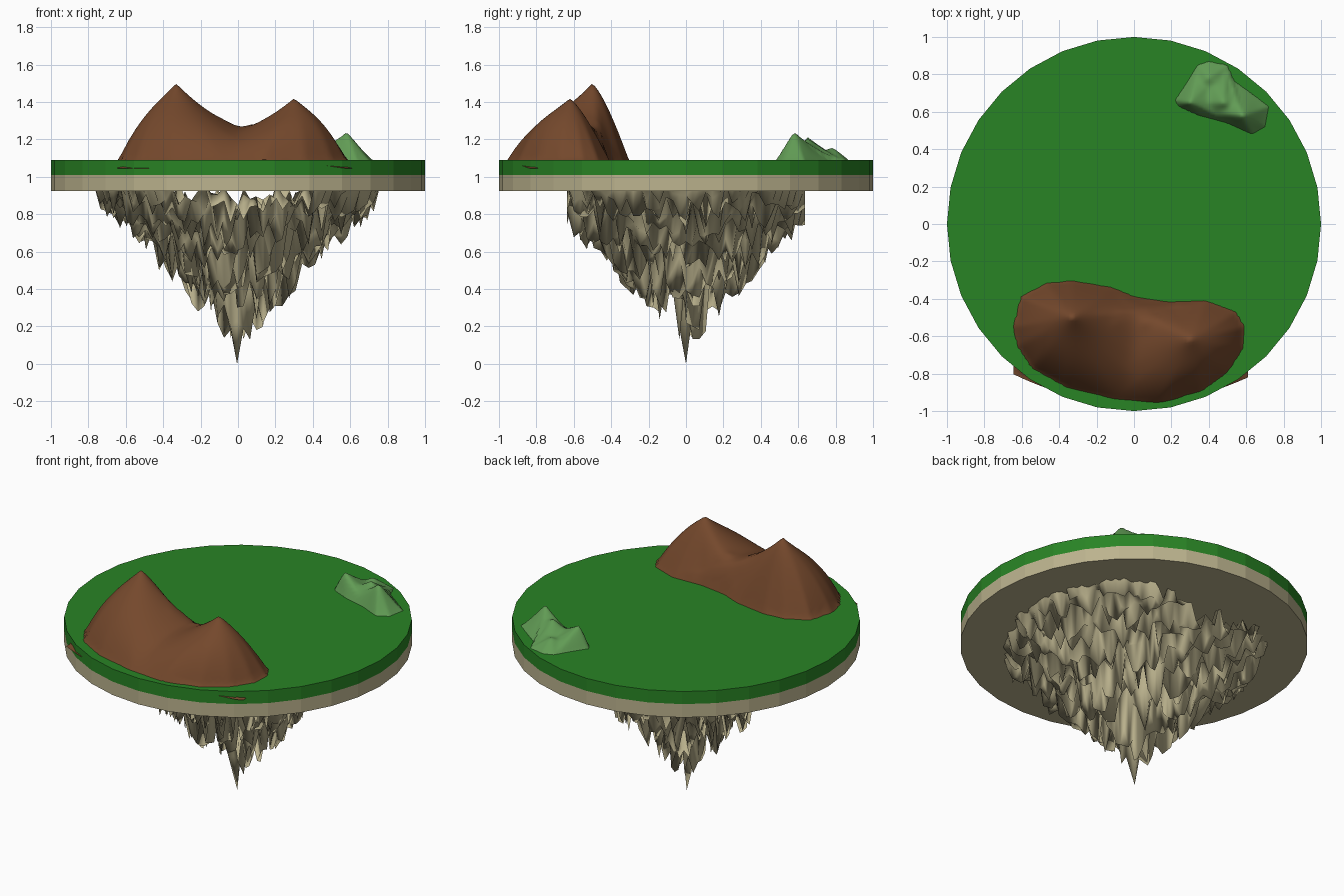
import bpy, bmesh, math, random
from mathutils import Vector, noise

if "Cube" in bpy.data.objects:
    bpy.data.objects.remove(bpy.data.objects["Cube"])

random.seed(7)
TOP = 1.09


def material(name, rgb):
    m = bpy.data.materials.new(name)
    m.diffuse_color = (*rgb, 1)
    m.use_nodes = True
    m.node_tree.nodes["Principled BSDF"].inputs["Base Color"].default_value = m.diffuse_color
    return m


GRASS = material("grass", (0.022, 0.23, 0.018))
STONE = material("stone", (0.50, 0.45, 0.27))
EARTH = material("earth", (0.175, 0.065, 0.025))
MOSS = material("moss", (0.12, 0.33, 0.09))


def finish(bm, name, mat, smooth):
    mesh = bpy.data.meshes.new(name)
    bmesh.ops.recalc_face_normals(bm, faces=bm.faces)
    for f in bm.faces:
        f.smooth = smooth
    bm.to_mesh(mesh)
    bm.free()
    mesh.materials.append(mat)
    ob = bpy.data.objects.new(name, mesh)
    bpy.context.collection.objects.link(ob)
    return ob


def disc(name, z0, z1, mat):
    bm = bmesh.new()
    bmesh.ops.create_cone(bm, cap_ends=True, segments=32, radius1=1, radius2=1, depth=z1 - z0)
    bmesh.ops.translate(bm, verts=bm.verts, vec=(0, 0, (z0 + z1) / 2))
    return finish(bm, name, mat, False)


def heightfield(name, nx, ny, place, mat, keep=lambda f: True):
    """Grid over u,v in 0..1; place(u, v) gives each point."""
    bm = bmesh.new()
    rows = [[bm.verts.new(place(i / nx, j / ny)) for i in range(nx + 1)] for j in range(ny + 1)]
    for j in range(ny):
        for i in range(nx):
            bm.faces.new((rows[j][i], rows[j][i + 1], rows[j + 1][i + 1], rows[j + 1][i]))
    bmesh.ops.delete(bm, geom=[f for f in bm.faces if not keep(f)], context='FACES')
    return finish(bm, name, mat, True)


def ray_length(p, d, outline):
    """Distance from p along unit d to the first outline edge."""
    best = 9.0
    for a, b in zip(outline, outline[1:] + outline[:1]):
        a, e = Vector(a) - p, Vector(b) - Vector(a)
        den = d.cross(e)
        if abs(den) > 1e-9:
            t, s = a.cross(e) / den, a.cross(d) / den
            if t > 0 and -1e-6 <= s <= 1 + 1e-6:
                best = min(best, t)
    return best


def hill_height(x, y, peaks, outline, decay, power, lean):
    """Softly merged peaks that fall to nothing at the outline."""
    total, low = 0, -0.045
    for px, py, h in peaks:
        p = Vector((px, py))
        d = Vector((x, y)) - p
        r = max(d.length, 1e-6)
        d = d / r if d.length > 1e-6 else Vector((1, 0))
        g = r / ray_length(p, d, outline)
        if g < 1:
            total += (h * math.exp(-r / decay) * (1 - g ** (power - lean * d.y))) ** 9
        else:
            low = max(low, -(g - 1) * 0.4)
    return total ** (1 / 9) if total > 0 else low


# Island slab: turf over stone
disc("turf_disc", 1.01, TOP, GRASS)
disc("stone_disc", 0.925, 1.01, STONE)

# Brown twin-peaked mountain at the front
M_OUT = [(-.64, -.55), (-.60, -.39), (-.47, -.32), (-.33, -.305), (-.12, -.34), (0, -.39),
         (.2, -.42), (.38, -.41), (.54, -.47), (.585, -.55), (.575, -.67), (.5, -.79),
         (.36, -.89), (.14, -.955), (-.1, -.935), (-.36, -.87), (-.54, -.77), (-.62, -.65)]
M_PEAKS = [(-.33, -.5, .41), (.3, -.62, .33), (-.1, -.53, .195), (.07, -.53, .18)]


def mountain_point(u, v):
    x = -.645 + 1.255 * u
    front = -.81 - .15 * (1 - (x / .63) ** 2)
    y = front + (-.28 - front) * v
    return x, y, TOP + hill_height(x, y, M_PEAKS, M_OUT, .39, 3.3, 1.2)


heightfield("mountain", 64, 40, mountain_point, EARTH)

# Small green hill at the back right
H_OUT = [(.22, .66), (.28, .75), (.34, .85), (.40, .87), (.5, .85), (.53, .77), (.6, .72),
         (.72, .63), (.70, .52), (.63, .48), (.5, .54), (.35, .58), (.24, .63)]
H_PEAKS = [(.58, .58, .148), (.3, .65, .122), (.4, .78, .065), (.48, .65, .115)]


def hill_point(u, v):
    x, y = .2 + .55 * u, .46 + .43 * v
    return x, y, TOP + hill_height(x, y, H_PEAKS, H_OUT, .2, 1.7, 0)


heightfield("small_hill", 44, 36, hill_point, MOSS,
            lambda f: max(v.co.z for v in f.verts) > TOP)


# Jagged hanging rock, a spiky height field narrowing to one long tip
def rock_point(u, v):
    x, y = -.77 + 1.53 * u, -.635 + 1.27 * v
    r = math.hypot(x, y)
    fall = max(0, 1 - r / .78)
    spike = .69 + .40 * random.uniform(-1, 1) + .14 * noise.noise((x * 8, y * 8, 3))
    depth = (.82 * fall + .03) * min(1.03, spike)
    # the rim is ragged, with many points reaching up into the slab
    depth += random.uniform(-.12, .05) * max(0, min(1, (r - .35) / .25))
    if r < .025:
        depth = .925
    elif r < .06:
        depth = random.uniform(.62, .8)
    if r > .75:
        depth = -.03
    return x, y, .925 - min(.925, max(-.04, depth))


heightfield("hanging_rock", 44, 36, rock_point, STONE,
            lambda f: min(v.co.z for v in f.verts) < .925)
